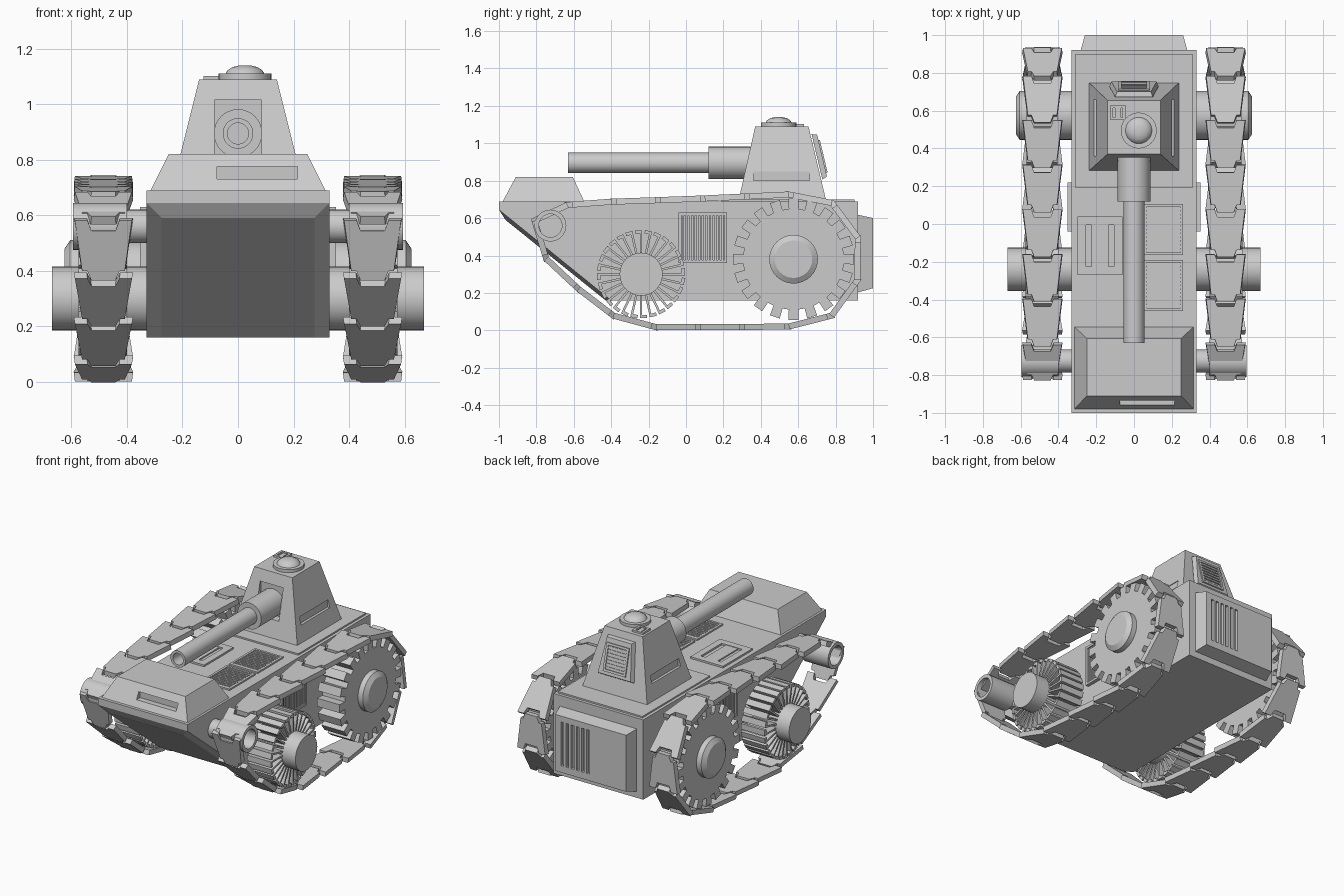
import bpy, bmesh
from math import sin, cos, pi
from mathutils import Vector as V, Matrix

if "Cube" in bpy.data.objects:
    bpy.data.objects.remove(bpy.data.objects["Cube"])


def finish(bm, name, mirror=False, smooth=False):
    bmesh.ops.recalc_face_normals(bm, faces=bm.faces)
    me = bpy.data.meshes.new(name)
    bm.to_mesh(me)
    bm.free()
    ob = bpy.data.objects.new(name, me)
    bpy.context.collection.objects.link(ob)
    if smooth:
        bpy.ops.object.select_all(action='DESELECT')
        ob.select_set(True)
        bpy.context.view_layer.objects.active = ob
        bpy.ops.object.shade_smooth_by_angle(angle=0.5)
    if mirror:
        ob.modifiers.new("mirror", 'MIRROR').use_mirror_merge = False
    return ob


def add_solid(bm, a, b):
    va = [bm.verts.new(p) for p in a]
    vb = [bm.verts.new(p) for p in b]
    n = len(va)
    bm.faces.new(va)
    bm.faces.new(vb[::-1])
    for i in range(n):
        j = (i + 1) % n
        bm.faces.new((va[i], vb[i], vb[j], va[j]))


def solid(name, a, b, **k):
    bm = bmesh.new()
    add_solid(bm, a, b)
    return finish(bm, name, **k)


def rect(x0, x1, y0, y1, z):
    return [(x0, y0, z), (x1, y0, z), (x1, y1, z), (x0, y1, z)]


def add_box(bm, x0, x1, y0, y1, z0, z1, M=Matrix()):
    add_solid(bm, [M @ V(p) for p in rect(x0, x1, y0, y1, z0)],
              [M @ V(p) for p in rect(x0, x1, y0, y1, z1)])


def frame(o, u, v):
    u, v = V(u).normalized(), V(v).normalized()
    M = Matrix((u, v, u.cross(v))).transposed().to_4x4()
    M.translation = V(o)
    return M


def lathe(name, prof, o, axis, n=32, mirror=False):
    # prof: closed (radius, distance) outline turned about axis 'X', 'Y' or 'Z'
    bm = bmesh.new()
    rows = []
    for r, t in prof:
        ring = []
        for i in range(n):
            c, s = r * cos(2 * pi * i / n), r * sin(2 * pi * i / n)
            p = {'X': (t, c, s), 'Y': (s, t, c), 'Z': (c, s, t)}[axis]
            ring.append(bm.verts.new(V(o) + V(p)))
        rows.append(ring)
    for a, b in zip(rows, rows[1:]):
        for i in range(n):
            j = (i + 1) % n
            bm.faces.new((a[i], a[j], b[j], b[i]))
    bm.faces.new(rows[0])
    bm.faces.new(rows[-1])
    return finish(bm, name, mirror, True)


def vent(name, M, w, h, n, t=0.015, rim=0.02, mirror=False):
    # framed panel with n slats running along local y
    bm = bmesh.new()
    w, h = w / 2, h / 2
    for s in (-1, 1):
        add_box(bm, *sorted((s * w, s * (w - rim))), -h, h, -0.01, t, M)
        add_box(bm, rim - w, w - rim, *sorted((s * h, s * (h - rim))), -0.01, t, M)
    step = 2 * (w - rim) / max(n, 1)
    for i in range(n):
        x = rim - w + (i + 0.5) * step
        add_box(bm, x - step * .3, x + step * .3, rim - h, h - rim, -0.01, t * .7, M)
    return finish(bm, name, mirror)


def cut(target, name, boxes):
    bm = bmesh.new()
    for args in boxes:
        add_box(bm, *args)
    c = finish(bm, name)
    c.hide_render = True
    c.hide_viewport = True
    m = target.modifiers.new("cut", 'BOOLEAN')
    m.operation, m.object, m.solver = 'DIFFERENCE', c, 'EXACT'


# Hull and lower nose plate
prof = [(-1, .645), (-1, .69), (.92, .69), (.92, .16), (-.40, .16)]
solid("hull", [(-.33, y, z) for y, z in prof], [(.33, y, z) for y, z in prof])
solid("nose_plate",
      [(-.33, -1, .645), (.33, -1, .645), (.33, -.40, .16), (-.33, -.40, .16)],
      [(-.275, -.965, .59), (.275, -.965, .59), (.275, -.43, .16), (-.275, -.43, .16)])
solid("rear_deck_plate", rect(-.31, .31, .19, .90, .68), rect(-.31, .31, .19, .90, .70))

# Front casemate with vision slit
case = solid("front_casemate", rect(-.32, .32, -.985, -.54, .68), rect(-.25, .25, -.91, -.605, .82))
cut(case, "casemate_slit_cutter", [(-.075, .215, -1.1, -.92, .73, .775)])

# Rear engine box with grooves
rear = solid("engine_box",
             [(-.285, .91, .2), (.285, .91, .2), (.285, .91, .62), (-.285, .91, .62)],
             [(-.26, 1, .225), (.26, 1, .225), (.26, 1, .60), (-.26, 1, .60)])
cut(rear, "engine_groove_cutter",
    [(.01 + .038 * i, .03 + .038 * i, .98, 1.1, .27, .56) for i in range(6)])

# Turret with slits and gun recess
turret = solid("turret", rect(-.24, .24, .28, .75, .69), rect(-.14, .14, .37, .655, 1.09))
cut(turret, "turret_slit_cutter",
    [(-.4, -.195, .36, .66, .80, .85), (.195, .4, .36, .66, .80, .85),
     (-.085, .085, .1, .365, .81, 1.015)])
slope = frame((0, .711, .925), (-1, 0, 0), (0, -.095, .4))
solid("turret_rear_plate",
      [slope @ V(p) for p in ((-.13, -.12, -.01), (.13, -.12, -.01), (.10, .13, -.01), (-.10, .13, -.01))],
      [slope @ V(p) for p in ((-.12, -.11, .018), (.12, -.11, .018), (.09, .12, .018), (-.09, .12, .018))])
vent("turret_rear_vent", slope @ Matrix.Translation((0, 0, .018)) @ Matrix.Rotation(pi / 2, 4, 'Z'),
     .18, .165, 7, .008, .015)

# Cupola and small roof hatch
lathe("cupola", [(.095, 1.08), (.095, 1.11), (.07, 1.11), (.062, 1.123), (.045, 1.134), (.02, 1.14)],
      (.025, .495, 0), 'Z')
vent("roof_hatch", frame((-.085, .59, 1.09), (1, 0, 0), (0, 1, 0)), .08, .08, 1, .012, .015)

# Gun
lathe("gun_mantlet", [(.087, .42), (.087, .12), (.05, .12), (.05, .42)], (0, 0, .895), 'Y')
lathe("gun_barrel", [(.055, .40), (.055, -.63), (.038, -.63), (.038, -.40)], (0, 0, .895), 'Y')

# Deck and side vents
for i, y in enumerate((-.03, -.325)):
    vent(f"deck_vent_{i + 1}", frame((.155, y, .69), (0, 1, 0), (-1, 0, 0)), .27, .21, 12, .01, .015)
vent("deck_hatch", frame((-.18, -.115, .69), (1, 0, 0), (0, 1, 0)), .24, .31, 1, .012, .045)
vent("side_vent", frame((.33, .09, .495), (0, 1, 0), (0, 0, 1)), .26, .27, 12, .023, .015, True)

# Rear drive wheel: toothed disc on a thick axle
gear = []
N = 20
for i in range(N):
    for f, r in ((-.3, .27), (-.27, .325), (.27, .325), (.3, .27)):
        a = 2 * pi * (i + f) / N
        gear.append((.575 + r * cos(a), .38 + r * sin(a)))
solid("drive_gear", [(.405, y, z) for y, z in gear], [(.57, y, z) for y, z in gear], mirror=True)
lathe("drive_axle", [(.13, .32), (.13, .605), (.10, .625)], (0, .575, .38), 'X', mirror=True)

# Front road wheel: hub with radial hooked fins
bm = bmesh.new()
N = 28
for i in range(N):
    a = 2 * pi * i / N
    M = frame((0, -.24, .30), (1, 0, 0), (0, cos(a), sin(a)))
    add_box(bm, .40, .575, .10, .235, -.006, .006, M)
    add_box(bm, .40, .575, .217, .235, .006, .032, M)
finish(bm, "finned_wheel", True)
lathe("finned_wheel_hub", [(.115, .32), (.115, .67)], (0, -.24, .30), 'X', mirror=True)

# Front idler: shaft with a hollow end ring
lathe("idler_shaft", [(.06, .32), (.06, .42)], (0, -.725, .56), 'X', mirror=True)
lathe("idler_ring", [(.085, .40), (.085, .595), (.062, .595), (.062, .42)], (0, -.725, .56), 'X', mirror=True)

# Track: tapered links spaced along a closed path
path = [V(p) for p in ((.55, .725), (.0, .70), (-.45, .685), (-.80, .655), (-.825, .46), (-.63, .27),
                       (-.42, .09), (-.20, .018), (.2, .018), (.6, .022), (.78, .08), (.90, .22),
                       (.95, .38), (.90, .56), (.77, .69))]
path.append(path[0])
total = sum((b - a).length for a, b in zip(path, path[1:]))


def along(d):
    d %= total
    for a, b in zip(path, path[1:]):
        seg = (b - a).length
        if d <= seg:
            return a.lerp(b, d / seg)
        d -= seg
    return path[0]


bm = bmesh.new()
LINKS = 18
pitch = total / LINKS
for i in range(LINKS):
    p, q = along(i * pitch), along((i + 1) * pitch)
    d, m = q - p, (p + q) / 2
    M = frame((.485, m.x, m.y), (-1, 0, 0), (0, d.x, d.y))
    if M.to_3x3().col[2].dot(V((0, m.x - .05, m.y - .36))) < 0:
        M = frame((.485, m.x, m.y), (1, 0, 0), (0, d.x, d.y))
    h = d.length / 2
    out = [(-.107, -h), (-.06, -h), (-.045, -h + .04), (.045, -h + .04), (.06, -h), (.107, -h),
           (.08, h * .8), (.06, h * .8), (.045, h + .015), (-.045, h + .015), (-.06, h * .8), (-.08, h * .8)]
    add_solid(bm, [M @ V((x, y, -.015)) for x, y in out],
              [M @ V((x * .96, y, .017)) for x, y in out])
finish(bm, "track", True)
